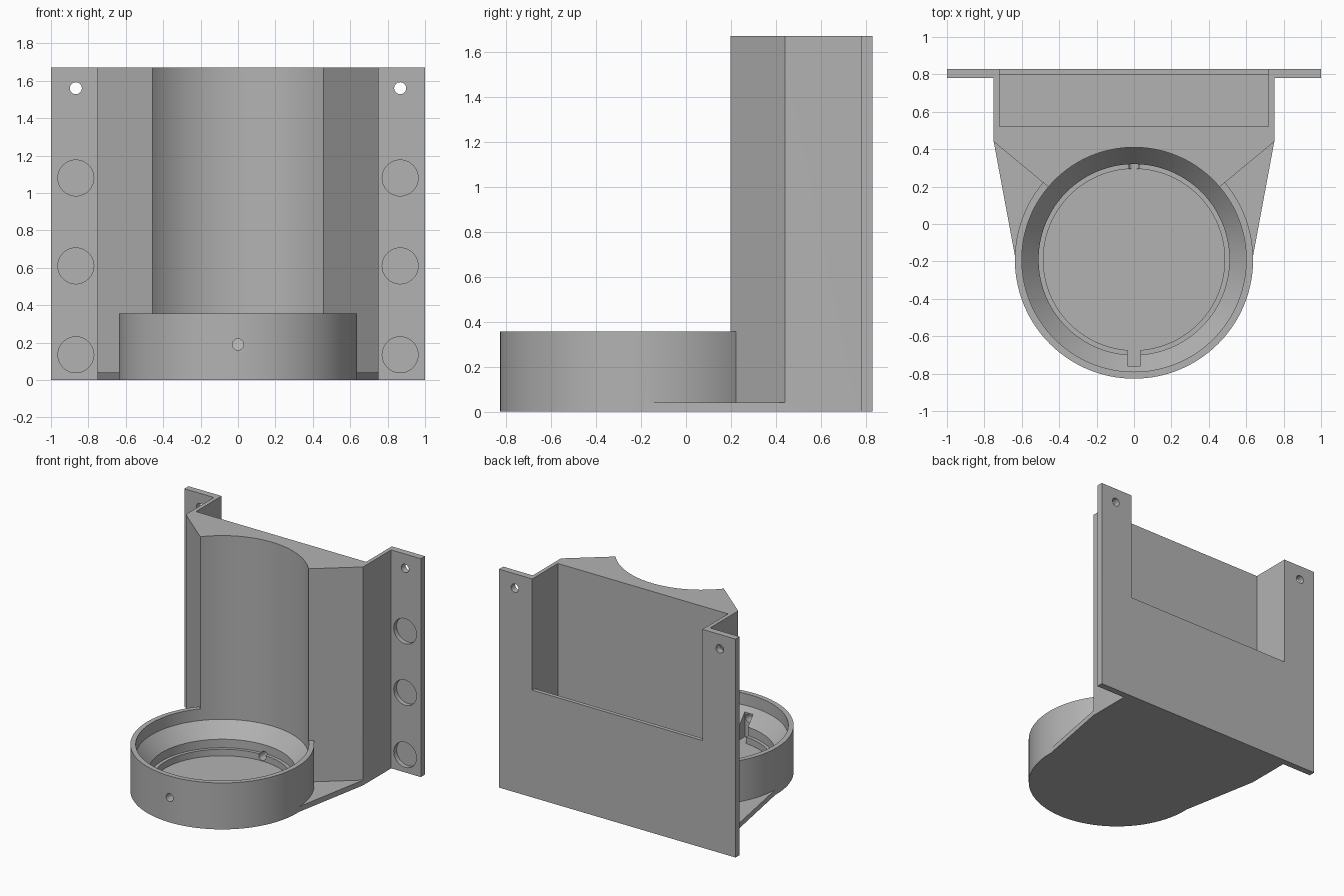
import bpy, bmesh, math
from mathutils import Matrix, Vector

cube = bpy.data.objects.get("Cube")
if cube:
    bpy.data.objects.remove(cube, do_unlink=True)

grey = bpy.data.materials.new("plain grey")
grey.use_nodes = True
colour = (0.45, 0.45, 0.45, 1)
grey.diffuse_color = colour
grey.node_tree.nodes["Principled BSDF"].inputs["Base Color"].default_value = colour

HEIGHT, CUP_Y, CUP_R, SCOOP_R, FLOOR = 1.67, -0.19, 0.637, 0.6, 0.04


def add_object(name, bm):
    bmesh.ops.recalc_face_normals(bm, faces=bm.faces[:])
    mesh = bpy.data.meshes.new(name)
    bm.to_mesh(mesh)
    bm.free()
    mesh.materials.append(grey)
    obj = bpy.data.objects.new(name, mesh)
    bpy.context.collection.objects.link(obj)
    return obj


def prism(name, half, z0, z1):
    """Extrude an outline given for +x and mirrored to -x."""
    outline = half + [(-x, y) for x, y in reversed(half)]
    bm = bmesh.new()
    face = bm.faces.new([bm.verts.new((x, y, z0)) for x, y in outline])
    out = bmesh.ops.extrude_face_region(bm, geom=[face])
    moved = [v for v in out["geom"] if isinstance(v, bmesh.types.BMVert)]
    bmesh.ops.translate(bm, verts=moved, vec=(0, 0, z1 - z0))
    return add_object(name, bm)


def lathe(name, profile, steps=128):
    """Spin a closed (radius, z) profile around the cup axis."""
    bm = bmesh.new()
    verts = [bm.verts.new((r, CUP_Y, z)) for r, z in profile]
    edges = [bm.edges.new(pair) for pair in zip(verts, verts[1:])]
    bmesh.ops.spin(bm, geom=verts + edges, cent=(0, CUP_Y, 0), axis=(0, 0, 1),
                   angle=2 * math.pi, steps=steps, use_merge=True)
    bmesh.ops.remove_doubles(bm, verts=bm.verts[:], dist=1e-4)
    return add_object(name, bm)


def drill(name, x, z, r, y0, y1):
    """Cylinder along y, used as a drill."""
    bm = bmesh.new()
    place = Matrix.Translation(Vector((x, (y0 + y1) / 2, z))) @ Matrix.Rotation(math.pi / 2, 4, "X")
    bmesh.ops.create_cone(bm, cap_ends=True, segments=48, radius1=r, radius2=r,
                          depth=y1 - y0, matrix=place)
    return add_object(name, bm)


def combine(target, other, operation):
    mod = target.modifiers.new(operation.lower(), "BOOLEAN")
    mod.operation, mod.solver, mod.object = operation, "EXACT", other
    bpy.context.view_layer.objects.active = target
    bpy.ops.object.modifier_apply(modifier=mod.name)
    bpy.data.objects.remove(other, do_unlink=True)


# Upright housing with the two mounting flanges
bracket = prism("wall_bracket_with_cup",
                [(1, 0.83), (1, 0.78), (0.75, 0.78), (0.75, 0.44), (0.4, 0.15)], 0, HEIGHT)

# Round cup wall and the thin web joining it to the housing
cup = lathe("cup_wall", [(0, 0), (CUP_R, 0), (CUP_R, 0.355), (0, 0.355)])
combine(bracket, cup, "UNION")
web = prism("base_web", [(0.75, 0.44), (0.633, CUP_Y)], 0, FLOOR)
combine(bracket, web, "UNION")

# Cup interior: floor recess, ledge, cone, and the tall scoop behind
inside = lathe("cup_interior", [(0, FLOOR), (0.485, FLOOR), (0.485, 0.09), (0.51, 0.09),
                                (0.51, 0.155), (SCOOP_R, 0.265), (SCOOP_R, 1.8), (0, 1.8)])
combine(bracket, inside, "DIFFERENCE")

# Open pocket in the housing and the window in its rear wall
combine(bracket, prism("pocket", [(0.72, 0.8), (0.72, 0.52)], FLOOR, 1.8), "DIFFERENCE")
combine(bracket, prism("rear_window", [(0.72, 0.9), (0.72, 0.7)], 0.82, 1.8), "DIFFERENCE")

# Key slot, front hole and cable hole
combine(bracket, prism("key_slot", [(0.035, -0.6), (0.035, -0.76)], FLOOR, 0.26), "DIFFERENCE")
combine(bracket, drill("front_hole", 0, 0.19, 0.03, -0.9, -0.7), "DIFFERENCE")
combine(bracket, drill("cable_hole", 0, 0.075, 0.03, 0.2, 0.6), "DIFFERENCE")

# Flange screw holes and blind round recesses
for side in (-1, 1):
    x = side * 0.867
    combine(bracket, drill("screw_hole", x, 1.56, 0.032, 0.7, 0.9), "DIFFERENCE")
    for z in (0.135, 0.61, 1.08):
        combine(bracket, drill("round_recess", x, z, 0.096, 0.7, 0.815), "DIFFERENCE")

# Smooth the round walls, keep the edges crisp
bpy.ops.object.select_all(action="DESELECT")
bracket.select_set(True)
bpy.context.view_layer.objects.active = bracket
bpy.ops.object.shade_smooth_by_angle(angle=math.radians(20))
